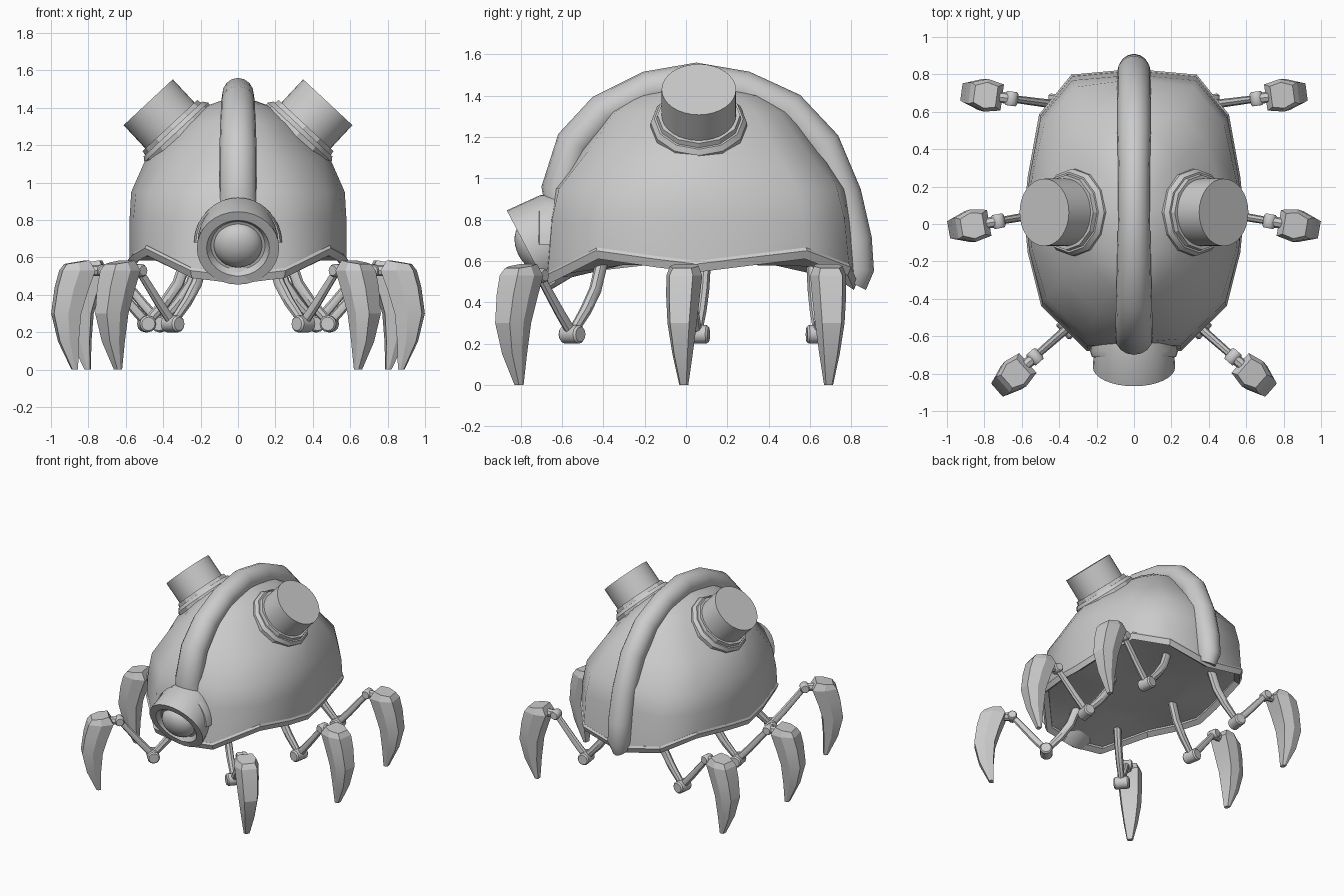
import bpy, bmesh, math
from mathutils import Matrix, Vector

if "Cube" in bpy.data.objects:
    bpy.data.objects.remove(bpy.data.objects["Cube"], do_unlink=True)

GREY = (0.6, 0.6, 0.6, 1)
grey = bpy.data.materials.new("grey_metal")
grey.use_nodes = True
grey.diffuse_color = GREY
grey.node_tree.nodes["Principled BSDF"].inputs["Base Color"].default_value = GREY


def loft(name, rings, matrix=Matrix(), angle=40, closed=False):
    """Skin a list of equal-length rings; cap the ends unless closed."""
    bm = bmesh.new()
    loops = [[bm.verts.new(matrix @ Vector(p)) for p in r] for r in rings]
    n = len(loops[0])
    pairs = list(zip(loops, loops[1:]))
    if closed:
        pairs.append((loops[-1], loops[0]))
    else:
        bm.faces.new(loops[0])
        bm.faces.new(loops[-1])
    for a, b in pairs:
        for i in range(n):
            j = (i + 1) % n
            bm.faces.new((a[i], a[j], b[j], b[i]))
    bmesh.ops.recalc_face_normals(bm, faces=bm.faces)
    mesh = bpy.data.meshes.new(name)
    bm.to_mesh(mesh)
    bm.free()
    mesh.materials.append(grey)
    mesh.shade_smooth()
    mesh.set_sharp_from_angle(angle=math.radians(angle))
    ob = bpy.data.objects.new(name, mesh)
    bpy.context.scene.collection.objects.link(ob)


def circle(r, z, n):
    return [(r * math.cos(math.tau * i / n), r * math.sin(math.tau * i / n), z) for i in range(n)]


def lathe(name, profile, matrix, n=32, angle=40):
    """Turned part from (radius, height) pairs along the matrix z axis."""
    loft(name, [circle(r, z, n) for r, z in profile], matrix, angle)


def sweep(name, path, sizes, matrix=Matrix(), n=8, side=Vector((0, 1, 0))):
    """Sweep an ellipse (across side, across normal) along a planar path."""
    path = [Vector(p) for p in path]
    rings = []
    for i, p in enumerate(path):
        t = (path[min(i + 1, len(path) - 1)] - path[max(i - 1, 0)]).normalized()
        normal = t.cross(side)
        a, b = sizes[i]
        rings.append([p + side * x * a + normal * y * b for x, y, _ in circle(1, 0, n)])
    loft(name, rings, matrix)


def aim(centre, direction):
    return Matrix.Translation(centre) @ Vector(direction).to_track_quat('Z', 'Y').to_matrix().to_4x4()


# Body shell outline, mirrored across x; third value is the rim height
half = [(0.25, -0.67, 0.53), (0.49, -0.43, 0.65), (0.56, -0.15, 0.61), (0.58, 0.05, 0.585),
        (0.56, 0.25, 0.61), (0.5, 0.58, 0.65), (0.33, 0.79, 0.57)]
outline = [(0, -0.68, 0.5)] + half + [(0, 0.82, 0.5)] + [(-x, y, z) for x, y, z in half[::-1]]


def shell_ring(sx, sy, z=None, drop=0.0, pinch=0.0):
    """Scaled outline; pinch draws the diagonal corners inward."""
    ring = []
    for x, y, h in outline:
        f = 1 - pinch * abs(x * (y - 0.06)) * 4.5
        ring.append((x * sx * f, 0.06 + (y - 0.06) * sy * f, (h if z is None else z) - drop))
    return ring


dome = [(0.8, 1, 0.97, 0), (0.95, 0.985, 0.94, 0.02), (1.13, 0.85, 0.785, 0.08),
        (1.32, 0.53, 0.6, 0.1), (1.4, 0.34, 0.42, 0.1), (1.45, 0.1, 0.1, 0)]
loft("body_shell", [shell_ring(0.5, 0.5, 0.58), shell_ring(0.95, 0.95), shell_ring(1, 1)]
     + [shell_ring(sx, sy, z, pinch=p) for z, sx, sy, p in dome], angle=50)
loft("shell_rim", [shell_ring(1.0, 1.0, drop=-0.015), shell_ring(1.015, 1.012),
                   shell_ring(0.99, 0.99, drop=0.04), shell_ring(0.93, 0.94, drop=0.015),
                   shell_ring(0.93, 0.94, drop=-0.01)], closed=True, angle=30)

# Crest running over the middle of the shell
crest = [(-0.58, 0.8), (-0.61, 0.95), (-0.54, 1.17), (-0.4, 1.32), (-0.18, 1.43), (0.05, 1.47),
         (0.28, 1.43), (0.5, 1.33), (0.66, 1.16), (0.76, 0.92), (0.81, 0.7), (0.82, 0.56), (0.79, 0.5)]
widths = [0.11, 0.1, 0.1, 0.095, 0.09, 0.085, 0.085, 0.09, 0.09, 0.09, 0.09, 0.085, 0.065]
sweep("crest", [(0, y, z) for y, z in crest], [(w, 0.09) for w in widths], n=16, side=Vector((1, 0, 0)))

# Eye housing, lens and brow, tilted down
eye = aim((0, -0.765, 0.65), (0, -0.39, -0.205))
lathe("eye_housing", [(0.16, -0.28), (0.21, -0.18), (0.22, 0), (0.168, 0), (0.145, -0.03), (0.05, -0.04)], eye)
lens = [(0.13 * math.cos(a), -0.04 + 0.09 * math.sin(a)) for a in [math.pi * k / 16 for k in range(8)]]
lathe("eye_lens", lens + [(0.005, 0.05)], eye)
brow_profile = [(0.19, -0.72), (0.225, -0.71), (0.235, -0.68), (0.23, -0.62), (0.19, -0.58)]
brow = []
for k in range(17):
    a = math.pi * k / 16
    brow.append([(r * math.cos(a), y, 0.68 + r * math.sin(a)) for r, y in brow_profile])
loft("eye_brow", brow)

# Paired turrets with stepped collars
for s, label in ((1, "left"), (-1, "right")):
    turret = aim((s * 0.48, 0.062, 1.43), (s * 0.68, 0, 0.73))
    lathe(label + "_turret", [(0.18, -0.3), (0.18, 0)], turret)
    lathe(label + "_turret_collar", [(0.233, -0.32), (0.233, -0.22), (0.215, -0.195), (0.205, -0.195),
                                     (0.2, -0.17), (0.17, -0.17)], turret, n=12, angle=25)

# Claw sections: outer edge, inner edge (distance, height), half width
claw = [((0.2, 0.565), (0.08, 0.585), 0.07), ((0.225, 0.53), (0.05, 0.53), 0.088),
        ((0.25, 0.44), (0.09, 0.42), 0.083), ((0.27, 0.3), (0.125, 0.3), 0.072),
        ((0.235, 0.15), (0.135, 0.15), 0.05), ((0.165, 0), (0.135, 0), 0.022)]


def claw_section(outer, inner, w):
    o, i = Vector((outer[0], 0, outer[1])), Vector((inner[0], 0, inner[1]))
    v = Vector((0, w, 0))
    m = o.lerp(i, 0.5)
    return [o + v * 0.65, m + v, i + v * 0.8, i - v * 0.8, m - v, o - v * 0.65]


# Legs: hinge position and outward direction, mirrored across x
legs = {"front": ((0.53, -0.71), (0.75, -0.66)),
        "middle": ((0.725, 0.015), (0.98, -0.17)),
        "back": ((0.655, 0.67), (0.98, 0.13))}
for place, (hinge, out) in legs.items():
    for s, label in ((1, "left"), (-1, "right")):
        name = label + "_" + place
        m = (Matrix.Scale(s, 4, (1, 0, 0)) @ Matrix.Translation((*hinge, 0))
             @ Matrix.Rotation(math.atan2(out[1], out[0]), 4, 'Z'))
        loft(name + "_claw", [claw_section(*c) for c in claw], m, angle=15)
        sweep(name + "_thigh", [(-0.24, 0, 0.25), (-0.34, 0, 0.36), (-0.41, 0, 0.46), (-0.46, 0, 0.6)],
              [(0.022, 0.024), (0.027, 0.03), (0.028, 0.032), (0.028, 0.032)], m)
        sweep(name + "_shin", [(-0.24, 0, 0.25), (-0.15, 0, 0.35), (-0.01, 0, 0.52)],
              [(0.024, 0.027), (0.022, 0.026), (0.02, 0.022)], m)
        sweep(name + "_ankle", [(-0.01, 0, 0.53), (0.1, 0, 0.53)], [(0.03, 0.03)] * 2, m)
        for part, u, z, r, w in (("knee", -0.24, 0.245, 0.045, 0.055), ("hinge", 0, 0.53, 0.034, 0.038)):
            axle = m @ Matrix.Translation((u, 0, z)) @ Matrix.Rotation(math.pi / 2, 4, 'X')
            lathe(name + "_" + part, [(r * 0.8, -w), (r, -w + 0.01), (r, w - 0.01), (r * 0.8, w)], axle, n=12)
